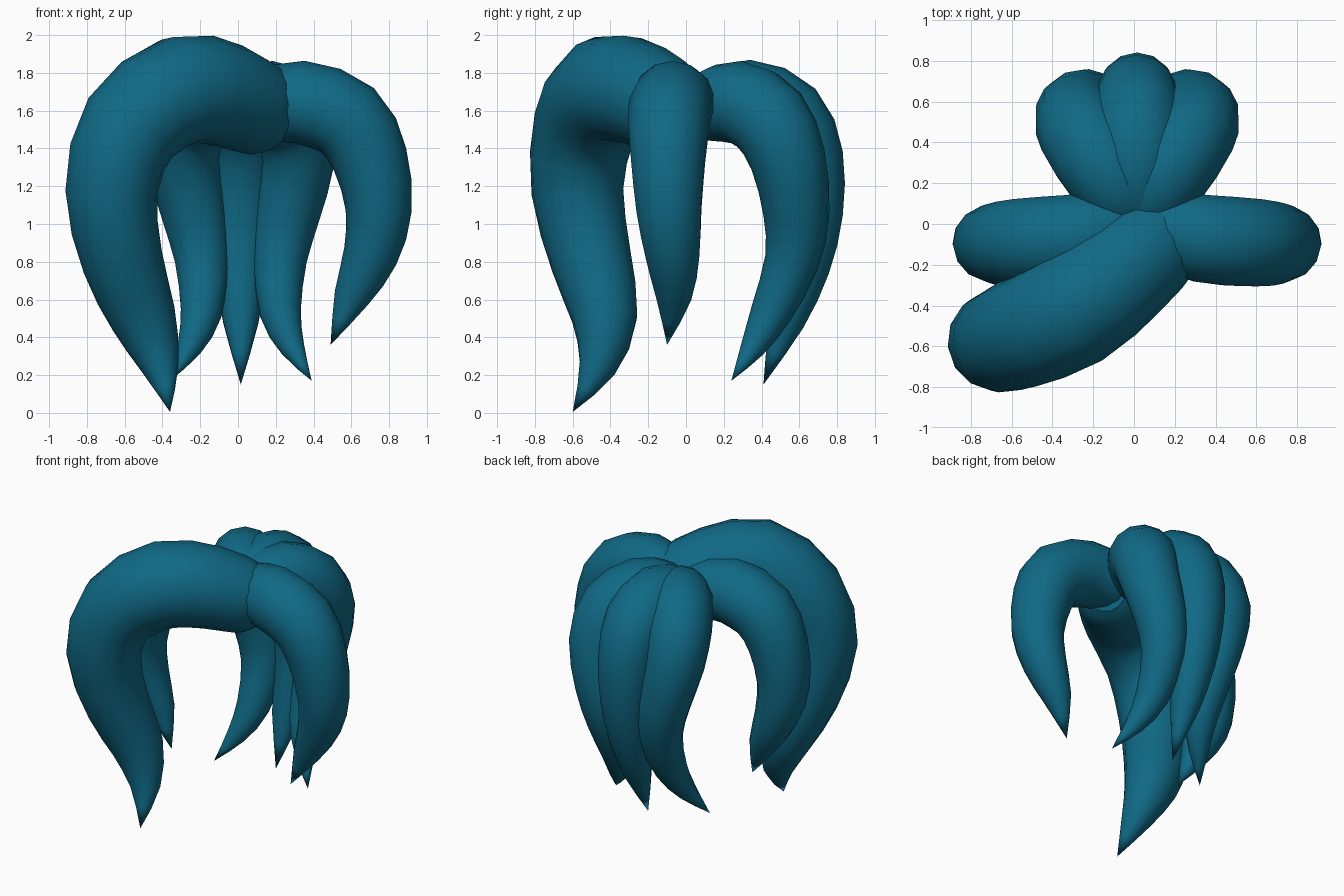
import bpy, bmesh, math
from mathutils import Vector

if "Cube" in bpy.data.objects:
    bpy.data.objects.remove(bpy.data.objects["Cube"])

SIDES = 14
MID = 0.015          # mirror plane of the paired locks

mat = bpy.data.materials.new("deep teal")
mat.diffuse_color = (0.005, 0.14, 0.235, 1)
mat.use_nodes = True
mat.node_tree.nodes["Principled BSDF"].inputs["Base Color"].default_value = mat.diffuse_color


def smooth_path(pts, steps=2):
    """Catmull-Rom through (x, y, z, radius) points."""
    p = [Vector(q) for q in pts]
    p = [p[0] * 2 - p[1]] + p + [p[-1] * 2 - p[-2]]
    out = []
    for i in range(1, len(p) - 2):
        a, b, c, d = p[i - 1:i + 3]
        for s in range(steps):
            t = s / steps
            out.append(0.5 * (2 * b + (c - a) * t + (2 * a - 5 * b + 4 * c - d) * t * t
                              + (3 * b - a - 3 * c + d) * t ** 3))
    return out + [p[-2]]


def lock(name, pts):
    """Tapered tube along a path, closed at the root and pointed at the tip."""
    path = smooth_path(pts)
    bm = bmesh.new()
    rings, normal = [], None
    for i, q in enumerate(path[:-1]):
        tan = (path[i + 1].xyz - path[max(i - 1, 0)].xyz).normalized()
        if normal is None:
            normal = Vector((0, 0, 1))
        normal = (normal - tan * normal.dot(tan)).normalized()
        side = tan.cross(normal)
        ring = []
        for k in range(SIDES):
            a = 2 * math.pi * k / SIDES
            ring.append(bm.verts.new(q.xyz + (normal * math.cos(a) + side * math.sin(a)) * q.w))
        rings.append(ring)
    tip = bm.verts.new(path[-1].xyz)
    for k in range(SIDES):
        j = (k + 1) % SIDES
        for r0, r1 in zip(rings, rings[1:]):
            bm.faces.new((r0[k], r0[j], r1[j], r1[k]))
        bm.faces.new((rings[-1][k], rings[-1][j], tip))
    bm.faces.new(rings[0])
    bmesh.ops.recalc_face_normals(bm, faces=bm.faces)
    for f in bm.faces:
        f.smooth = len(f.verts) < 5
    me = bpy.data.meshes.new(name)
    bm.to_mesh(me)
    bm.free()
    me.materials.append(mat)
    bpy.context.collection.objects.link(bpy.data.objects.new(name, me))


def mirrored(pts):
    return [(2 * MID - x, y, z, r) for x, y, z, r in pts]


# large swept fringe
lock("fringe_lock", [
    (0.24, 0.00, 1.53, 0.14), (0.15, -0.05, 1.58, 0.235), (-0.05, -0.22, 1.68, 0.275),
    (-0.30, -0.42, 1.71, 0.29), (-0.57, -0.54, 1.51, 0.272), (-0.67, -0.575, 1.17, 0.245),
    (-0.61, -0.50, 0.80, 0.215), (-0.50, -0.43, 0.50, 0.175), (-0.41, -0.47, 0.24, 0.10),
    (-0.36, -0.60, 0.005, 0)])

# side locks
side = [
    (-0.05, 0.03, 1.61, 0.10), (0.09, -0.01, 1.62, 0.18), (0.33, -0.07, 1.645, 0.22),
    (0.58, -0.09, 1.55, 0.22), (0.70, -0.095, 1.34, 0.20), (0.745, -0.09, 1.07, 0.175),
    (0.70, -0.07, 0.83, 0.145), (0.60, -0.065, 0.61, 0.095), (0.49, -0.10, 0.36, 0)]
lock("right_side_lock", side)
lock("left_side_lock", mirrored(side))

# rear locks, outer pair and centre
rear = [
    (-0.01, 0.0, 1.61, 0.10), (0.06, 0.09, 1.62, 0.18), (0.17, 0.27, 1.645, 0.22),
    (0.28, 0.44, 1.55, 0.22), (0.315, 0.54, 1.34, 0.20), (0.26, 0.585, 1.05, 0.175),
    (0.22, 0.56, 0.80, 0.145), (0.225, 0.45, 0.53, 0.11), (0.29, 0.35, 0.34, 0.065),
    (0.39, 0.24, 0.17, 0)]
lock("right_rear_lock", rear)
lock("left_rear_lock", mirrored(rear))
lock("centre_rear_lock", [
    (MID, -0.03, 1.61, 0.10), (MID, 0.09, 1.62, 0.17), (MID, 0.32, 1.655, 0.215),
    (MID, 0.53, 1.56, 0.22), (MID, 0.635, 1.34, 0.20), (MID, 0.66, 1.05, 0.17),
    (MID, 0.62, 0.77, 0.14), (MID, 0.53, 0.48, 0.095), (MID, 0.41, 0.15, 0)])
